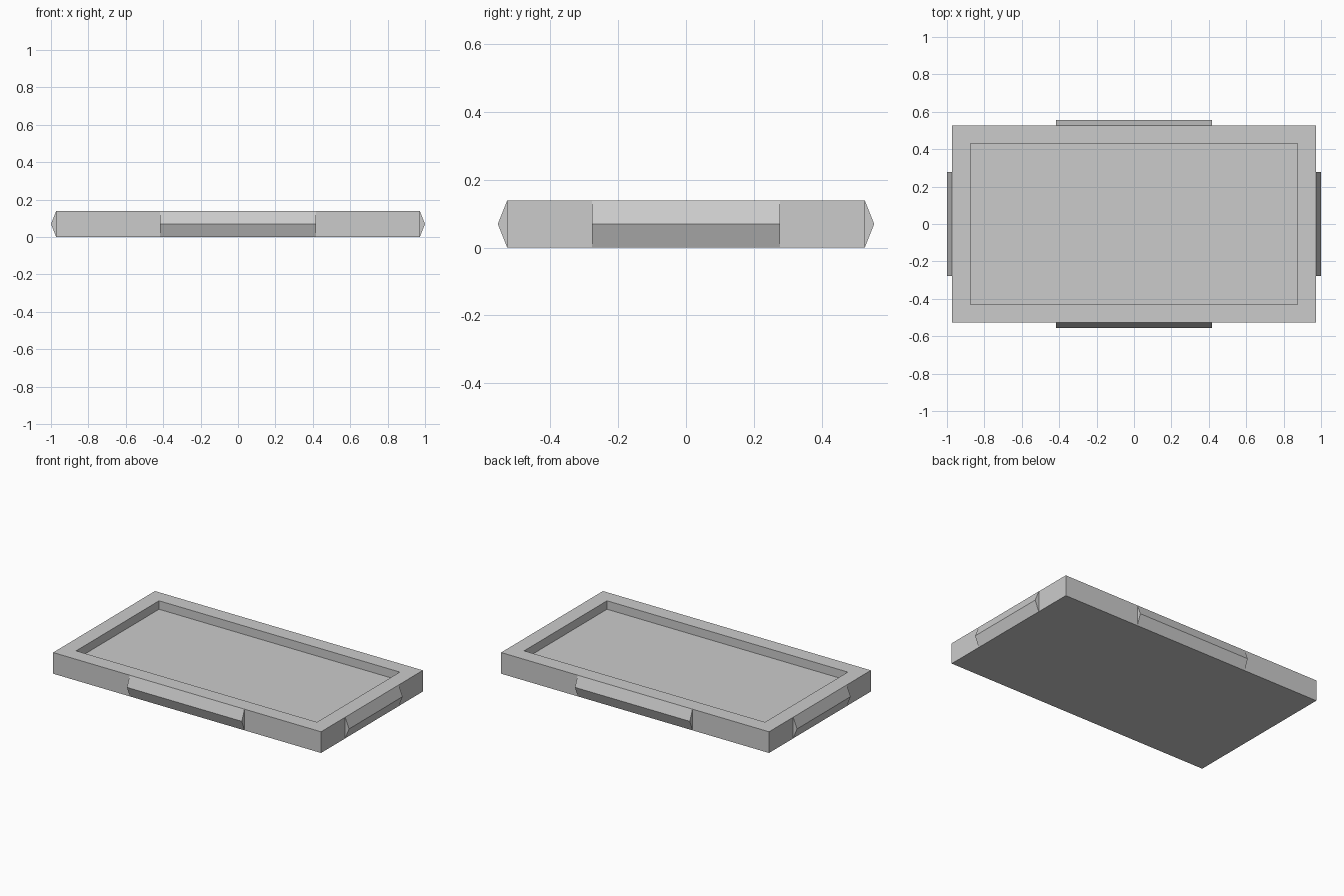
import bpy
import bmesh

if "Cube" in bpy.data.objects:
    bpy.data.objects.remove(bpy.data.objects["Cube"])

U = 1 / 36                      # design unit
HX, HY, H = 35 * U, 19 * U, 5 * U   # tray half sizes and height
RIM, DEPTH = 5 * U, 2 * U

grey = bpy.data.materials.new("light grey")
grey.diffuse_color = (0.6, 0.6, 0.6, 1)
grey.use_nodes = True
grey.node_tree.nodes["Principled BSDF"].inputs["Base Color"].default_value = grey.diffuse_color


def make_object(name, bm):
    bmesh.ops.recalc_face_normals(bm, faces=bm.faces[:])
    mesh = bpy.data.meshes.new(name)
    bm.to_mesh(mesh)
    bm.free()
    mesh.materials.append(grey)
    obj = bpy.data.objects.new(name, mesh)
    bpy.context.collection.objects.link(obj)
    return obj


# Tray: a slab with a recessed floor inside a flat rim
bm = bmesh.new()
bmesh.ops.create_cube(bm, size=1)
for v in bm.verts:
    v.co = (v.co.x * 2 * HX, v.co.y * 2 * HY, (v.co.z + 0.5) * H)
bm.normal_update()
top = max(bm.faces, key=lambda f: f.calc_center_median().z)
bmesh.ops.inset_region(bm, faces=[top], thickness=RIM)
floor = bmesh.ops.extrude_discrete_faces(bm, faces=[top])["faces"][0]
bmesh.ops.translate(bm, verts=floor.verts[:], vec=(0, 0, -DEPTH))
make_object("tray", bm)


# Grip ridges: triangular prisms along the middle of each side
def ridge(name, half_len, base, sign, along_x):
    bm = bmesh.new()
    profile = [(base, 0), (base + U, H / 2), (base, H)]
    ends = []
    for t in (-half_len, half_len):
        ends.append([bm.verts.new((t, sign * d, z) if along_x else (sign * d, t, z))
                     for d, z in profile])
    a, b = ends
    bm.faces.new(a)
    bm.faces.new(b)
    for i in range(2):          # sloped faces; the back lies against the tray
        bm.faces.new((a[i], a[i + 1], b[i + 1], b[i]))
    make_object(name, bm)


ridge("front_ridge", 15 * U, HY, -1, True)
ridge("back_ridge", 15 * U, HY, 1, True)
ridge("left_ridge", 10 * U, HX, -1, False)
ridge("right_ridge", 10 * U, HX, 1, False)
